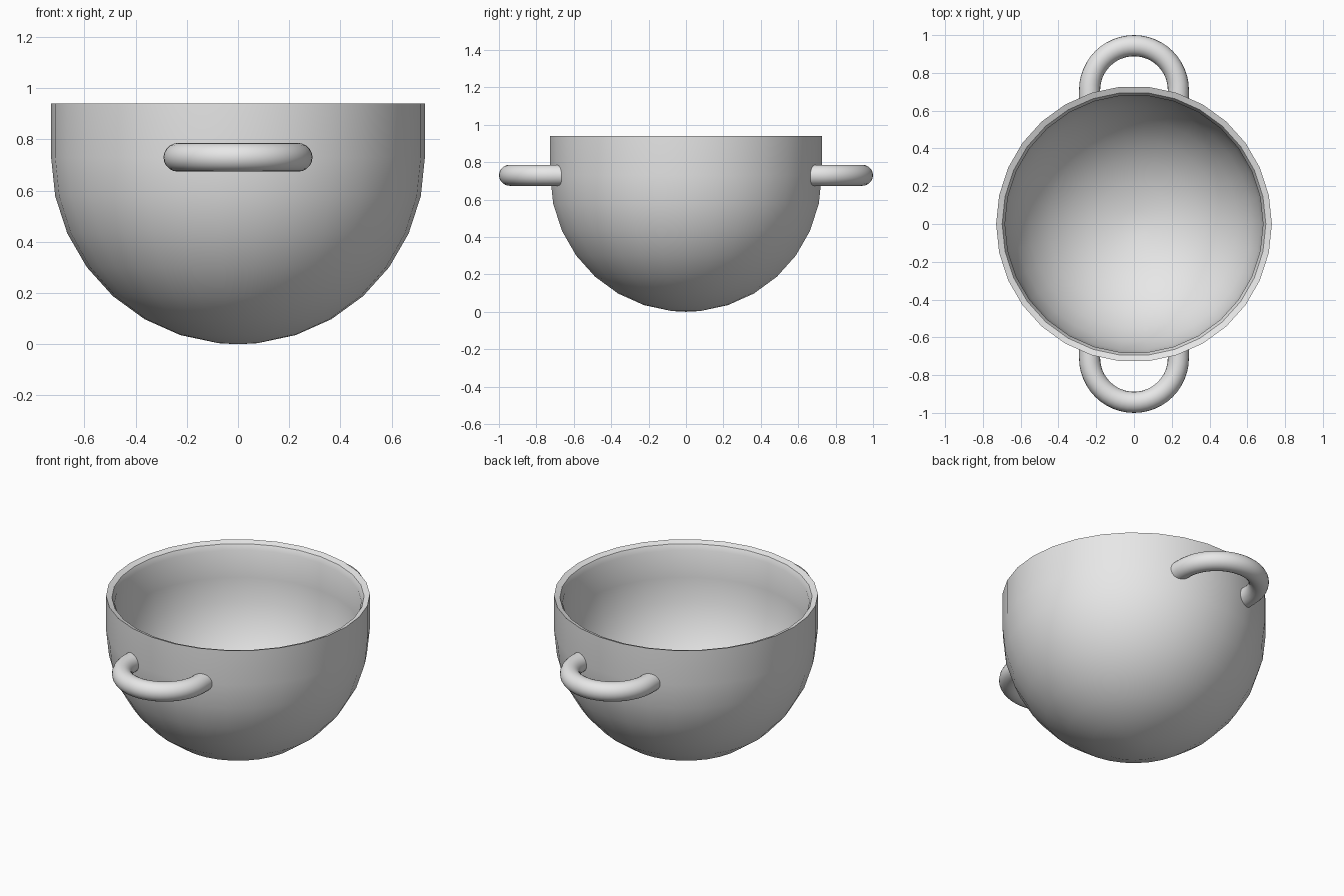
import bpy, bmesh
from math import sin, cos, pi, radians
from mathutils import Vector

cube = bpy.data.objects.get("Cube")
if cube:
    bpy.data.objects.remove(cube, do_unlink=True)

grey = bpy.data.materials.new("light_grey")
grey.use_nodes = True
grey.diffuse_color = (0.8, 0.8, 0.8, 1)
grey.node_tree.nodes["Principled BSDF"].inputs["Base Color"].default_value = (0.8, 0.8, 0.8, 1)

OUTER, INNER, MID, TOP, SIDES = 0.73, 0.683, 0.73, 0.94, 30


def finish(bm, name):
    bmesh.ops.recalc_face_normals(bm, faces=bm.faces)
    mesh = bpy.data.meshes.new(name)
    bm.to_mesh(mesh)
    bm.free()
    mesh.materials.append(grey)
    obj = bpy.data.objects.new(name, mesh)
    bpy.context.collection.objects.link(obj)
    bpy.ops.object.select_all(action="DESELECT")
    obj.select_set(True)
    bpy.context.view_layer.objects.active = obj
    bpy.ops.object.shade_smooth_by_angle(angle=radians(32))
    return obj


# Hollow bowl: hemispherical shell with upright walls and a rim sloping inward
def hemisphere(radius):
    arc = [(radius * cos(radians(a)), MID - radius * sin(radians(a))) for a in range(0, 90, 12)]
    return arc + [(0, MID - radius)]


profile = hemisphere(OUTER)[::-1] + [(OUTER, TOP), (INNER + 0.015, TOP - 0.012), (INNER, TOP - 0.043)]
profile += hemisphere(INNER)
bm = bmesh.new()
verts = [bm.verts.new((r, 0, z)) for r, z in profile]
edges = [bm.edges.new(pair) for pair in zip(verts, verts[1:])]
bmesh.ops.spin(bm, geom=verts + edges, cent=(0, 0, 0), axis=(0, 0, 1),
               angle=2 * pi, steps=SIDES)
bmesh.ops.remove_doubles(bm, verts=bm.verts, dist=0.0005)
finish(bm, "bowl")


# Loop handles: half rings of round tube with ends sunk into the wall
def handle(name, side):
    major, tube, centre_y, sides = 0.235, 0.056, 0.709, 20
    path = [(Vector((major, 0.665, 0)), 0)]
    path += [(Vector((major * cos(a), centre_y + major * sin(a), 0)), a)
             for a in (pi * i / 24 for i in range(25))]
    path.append((Vector((-major, 0.665, 0)), pi))
    bm = bmesh.new()
    rings = []
    for point, a in path:
        out = Vector((cos(a), sin(a), 0))
        ring = []
        for k in range(sides):
            t = 2 * pi * k / sides
            p = point + out * tube * cos(t)
            ring.append(bm.verts.new((p.x, side * p.y, MID + tube * sin(t))))
        rings.append(ring)
    for a, b in zip(rings, rings[1:]):
        for k in range(sides):
            n = (k + 1) % sides
            bm.faces.new((a[k], a[n], b[n], b[k]))
    bm.faces.new(rings[0])
    bm.faces.new(rings[-1])
    finish(bm, name)


handle("front_handle", -1)
handle("back_handle", 1)
